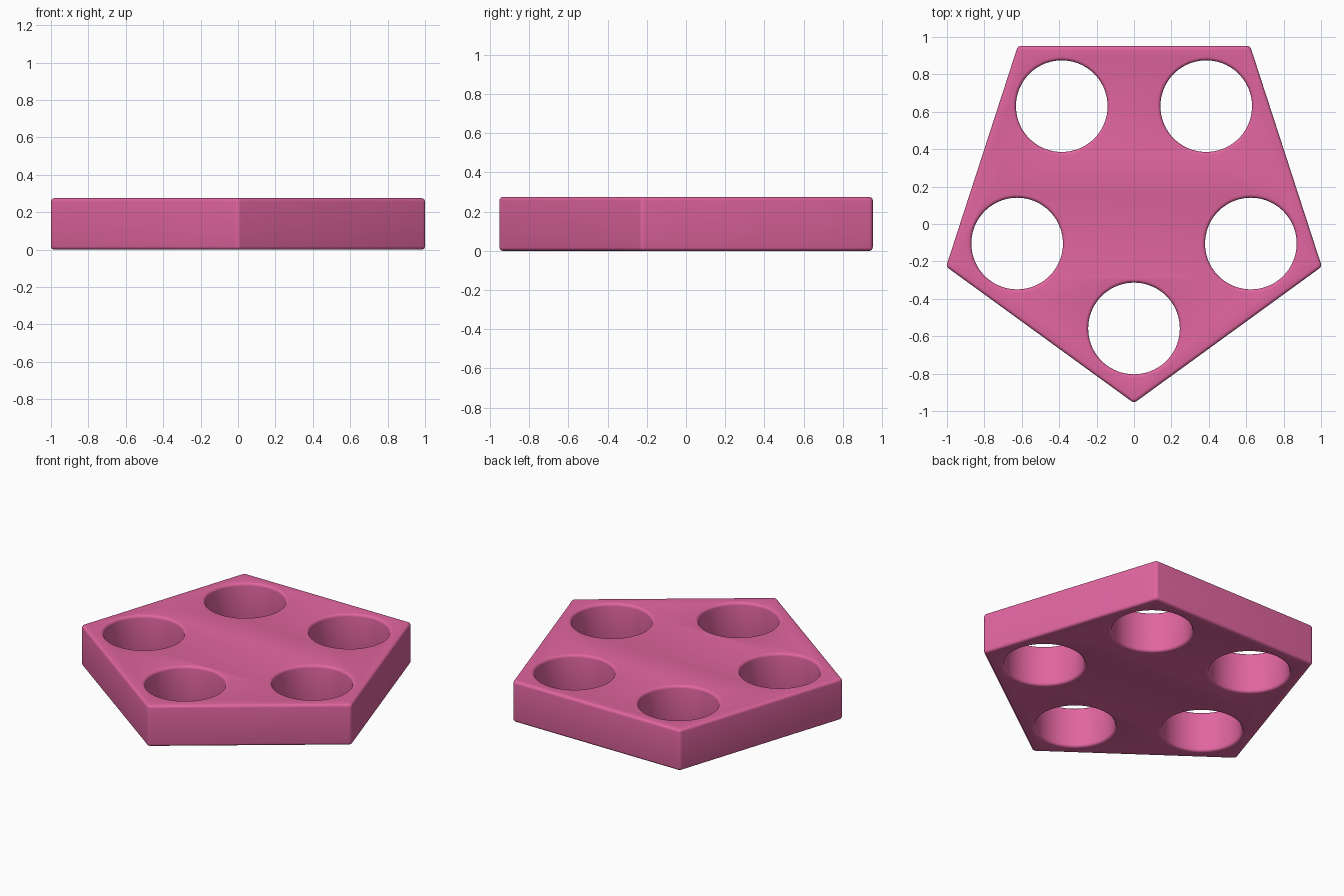
import bpy
from math import sin, cos, pi, radians

if "Cube" in bpy.data.objects:
    bpy.data.objects.remove(bpy.data.objects["Cube"])

HEIGHT, EDGE = 0.275, 0.018      # plate thickness, edge rounding
CY = 0.0985                      # pentagon centre
CORNER_R, ROUND = 1.056, 0.025   # sharp corner distance, corner rounding
HOLE_DIST, HOLE_R = 0.657, 0.245

curve = bpy.data.curves.new("pentagon_plate", "CURVE")
curve.dimensions = "2D"
curve.fill_mode = "BOTH"
curve.extrude = HEIGHT / 2 - EDGE
curve.bevel_depth = EDGE
curve.bevel_resolution = 3
curve.offset = -EDGE


def arc(cx, cy, r, start, end, n):
    return [(cx + r * cos(start + (end - start) * i / n),
             cy + r * sin(start + (end - start) * i / n)) for i in range(n + 1)]


def add_outline(points):
    s = curve.splines.new("POLY")
    s.points.add(len(points) - 1)
    for p, (x, y) in zip(s.points, points):
        p.co = (x, y, 0, 1)
    s.use_cyclic_u = True


# Pentagon outline with rounded corners, and one hole near each corner
outline = []
for k in range(5):
    a = radians(-90 + 72 * k)
    d = CORNER_R - ROUND / sin(radians(54))
    outline += arc(d * cos(a), CY + d * sin(a), ROUND, a - pi / 5, a + pi / 5, 6)
    add_outline(arc(HOLE_DIST * cos(a), CY + HOLE_DIST * sin(a), HOLE_R, 0, 2 * pi, 72)[:-1])
add_outline(outline)

plate = bpy.data.objects.new("pentagon_plate", curve)
bpy.context.collection.objects.link(plate)
plate.location.z = HEIGHT / 2
bpy.context.view_layer.objects.active = plate
plate.select_set(True)
bpy.ops.object.convert(target="MESH")
plate = bpy.context.object

# Weld the caps to the walls and smooth the rounded edges
bpy.ops.object.mode_set(mode="EDIT")
bpy.ops.mesh.select_all(action="SELECT")
bpy.ops.mesh.remove_doubles(threshold=0.0001)
bpy.ops.mesh.normals_make_consistent(inside=False)
bpy.ops.object.mode_set(mode="OBJECT")
bpy.ops.object.shade_smooth_by_angle(angle=radians(35))

pink = bpy.data.materials.new("pink")
pink.diffuse_color = (0.75, 0.13, 0.35, 1)
pink.use_nodes = True
pink.node_tree.nodes["Principled BSDF"].inputs["Base Color"].default_value = pink.diffuse_color
plate.data.materials.clear()
plate.data.materials.append(pink)
